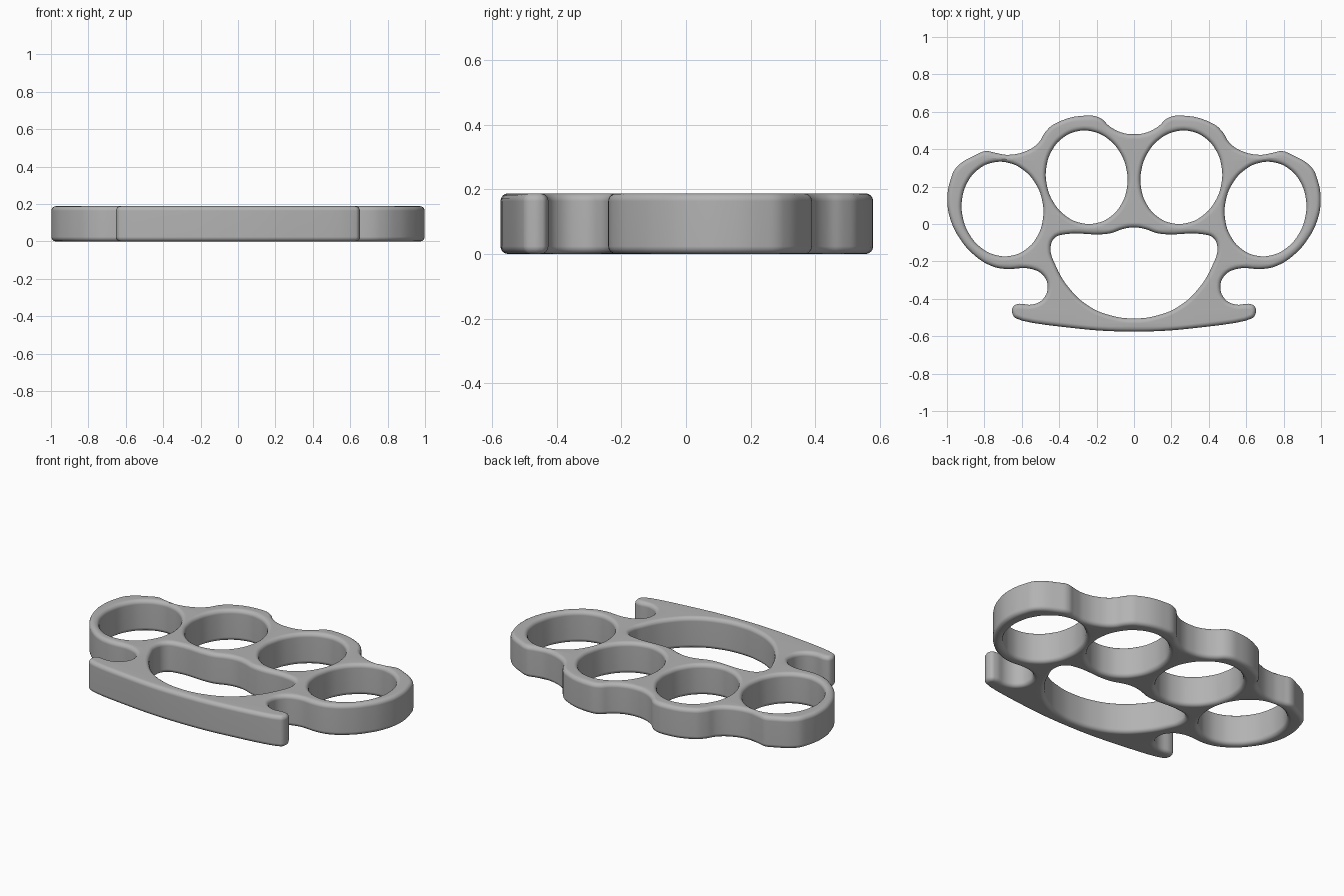
import bpy
import bmesh
from math import sin, cos, pi

cube = bpy.data.objects.get("Cube")
if cube:
    bpy.data.objects.remove(cube, do_unlink=True)

HEIGHT = 0.188
ROUND = 0.024

metal = bpy.data.materials.new("grey metal")
metal.use_nodes = True
grey = (0.45, 0.45, 0.45, 1)
metal.diffuse_color = grey
metal.node_tree.nodes["Principled BSDF"].inputs["Base Color"].default_value = grey


def mirrored(half):
    """Close a half profile whose first and last points lie on x = 0."""
    return half + [(-x, y) for x, y in reversed(half[1:-1])]


def oval(cx, cy, rx, ry, tilt, count=16):
    points = []
    for i in range(count):
        a = 2 * pi * i / count
        u, v = rx * cos(a), ry * sin(a)
        points.append((cx + u * cos(tilt) - v * sin(tilt),
                       cy + u * sin(tilt) + v * cos(tilt)))
    return points


def add_loop(curve, points):
    spline = curve.splines.new('BEZIER')
    spline.bezier_points.add(len(points) - 1)
    for p, (x, y) in zip(spline.bezier_points, points):
        p.co = (x, y, 0)
        p.handle_left_type = p.handle_right_type = 'AUTO'
    spline.use_cyclic_u = True
    spline.resolution_u = 5


# Outer edge: knuckle crowns, round end, side notch, curved palm bar
outline = [
    (0, 0.48), (0.07, 0.49), (0.13, 0.522), (0.18, 0.566), (0.24, 0.58),
    (0.43, 0.532), (0.475, 0.49), (0.51, 0.435), (0.57, 0.393), (0.67, 0.37),
    (0.74, 0.38), (0.79, 0.39), (0.84, 0.372), (0.95, 0.302), (0.98, 0.24),
    (0.998, 0.13), (0.98, 0.02), (0.93, -0.08), (0.85, -0.17), (0.76, -0.225),
    (0.69, -0.24), (0.55, -0.24), (0.485, -0.275), (0.462, -0.335),
    (0.485, -0.4), (0.54, -0.43), (0.63, -0.43), (0.648, -0.445),
    (0.648, -0.485), (0.632, -0.504), (0.32, -0.557), (0, -0.575)]

# Palm opening
palm = [
    (0, -0.018), (0.06, -0.027), (0.12, -0.048), (0.17, -0.055),
    (0.37, -0.055), (0.425, -0.075), (0.446, -0.13), (0.42, -0.22),
    (0.345, -0.345), (0.24, -0.44), (0.12, -0.49), (0, -0.505)]

curve = bpy.data.curves.new("knuckle_grip", 'CURVE')
curve.dimensions = '2D'
curve.fill_mode = 'BOTH'
curve.extrude = HEIGHT / 2 - ROUND
curve.bevel_depth = ROUND
curve.bevel_resolution = 3
curve.offset = -ROUND
add_loop(curve, mirrored(outline))
add_loop(curve, mirrored(palm))

# Four finger holes, leaning outwards
for side in (1, -1):
    for cx, cy, ry in ((0.253, 0.25, 0.251), (0.703, 0.08, 0.254)):
        add_loop(curve, oval(side * cx, cy, 0.217, ry, -0.2 * side))

grip = bpy.data.objects.new("knuckle_grip", curve)
bpy.context.collection.objects.link(grip)
grip.location.z = HEIGHT / 2
bpy.ops.object.select_all(action='DESELECT')
grip.select_set(True)
bpy.context.view_layer.objects.active = grip
bpy.ops.object.convert(target='MESH')
grip = bpy.context.object

# Join the caps to the rounded rim
bm = bmesh.new()
bm.from_mesh(grip.data)
bmesh.ops.remove_doubles(bm, verts=bm.verts, dist=0.0005)
bmesh.ops.recalc_face_normals(bm, faces=bm.faces)
bm.to_mesh(grip.data)
bm.free()

grip.data.materials.clear()
grip.data.materials.append(metal)
bpy.ops.object.shade_smooth_by_angle(angle=0.6)
weighted = grip.modifiers.new("even_shading", 'WEIGHTED_NORMAL')
weighted.keep_sharp = True
